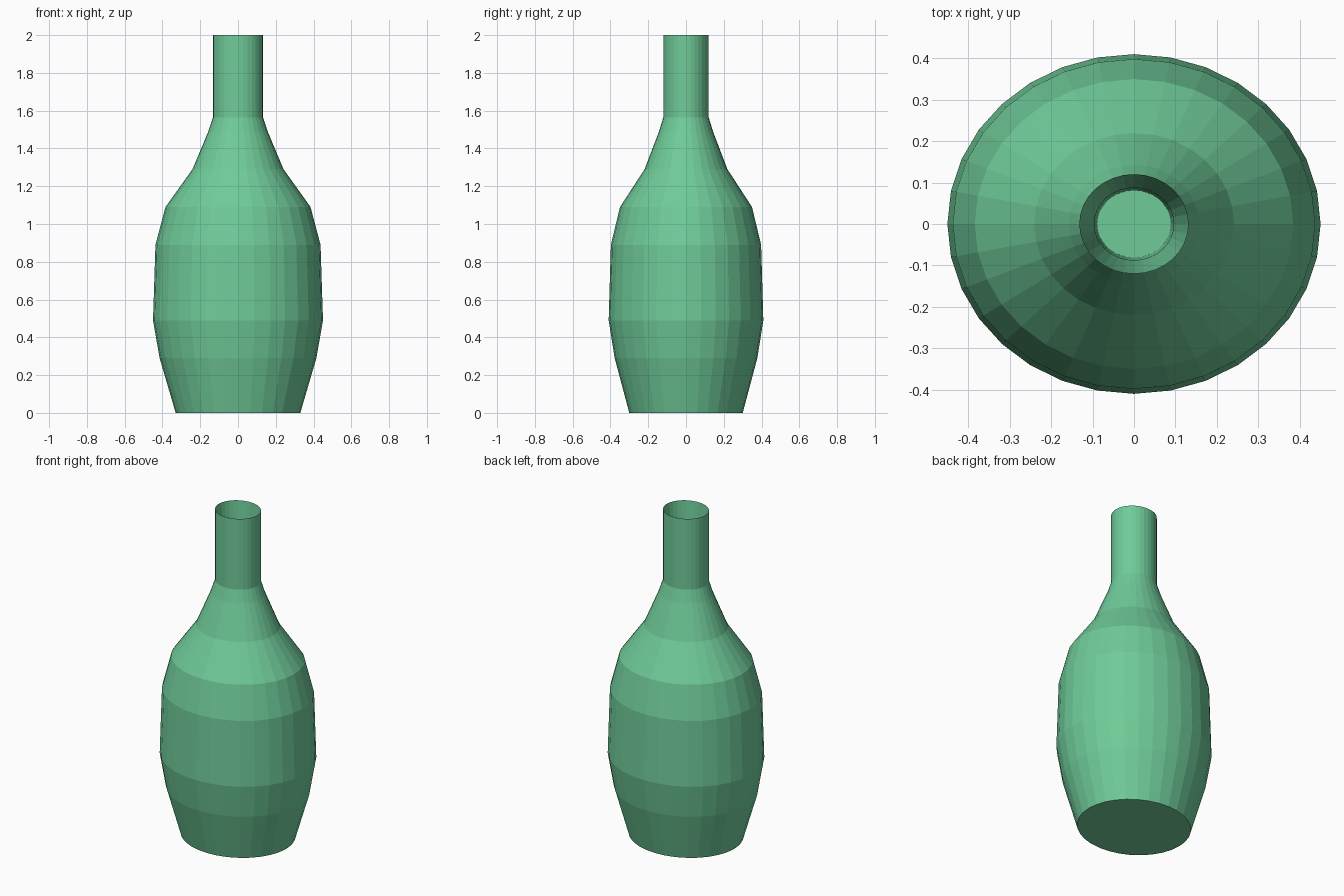
import bpy, bmesh, math

if "Cube" in bpy.data.objects:
    bpy.data.objects.remove(bpy.data.objects["Cube"])

SIDES = 32
DEPTH_RATIO = 0.91   # the bottle is slightly oval

# (radius, height): outside from base to rim, then down the tapering bore
profile = [
    (0.33, 0.0), (0.415, 0.29), (0.45, 0.49), (0.437, 0.89),
    (0.384, 1.09), (0.241, 1.29), (0.157, 1.49), (0.132, 1.565),
    (0.132, 2.0),
    (0.096, 1.56), (0.089, 1.0),
]


def lathe(name, points):
    bm = bmesh.new()
    rings = []
    for r, z in points:
        ring = []
        for i in range(SIDES):
            a = 2 * math.pi * i / SIDES
            ring.append(bm.verts.new((r * math.cos(a), r * DEPTH_RATIO * math.sin(a), z)))
        rings.append(ring)
    for low, high in zip(rings, rings[1:]):
        for i in range(SIDES):
            j = (i + 1) % SIDES
            bm.faces.new((low[i], low[j], high[j], high[i]))
    # base and floor of the bore
    bm.faces.new(rings[0][::-1])
    bm.faces.new(rings[-1])
    mesh = bpy.data.meshes.new(name)
    bm.to_mesh(mesh)
    bm.free()
    obj = bpy.data.objects.new(name, mesh)
    bpy.context.collection.objects.link(obj)
    return obj


bottle = lathe("bottle", profile)

# green glaze
green = bpy.data.materials.new("green")
green.diffuse_color = (0.16, 0.6, 0.32, 1)
green.use_nodes = True
green.node_tree.nodes["Principled BSDF"].inputs["Base Color"].default_value = green.diffuse_color
bottle.data.materials.append(green)
